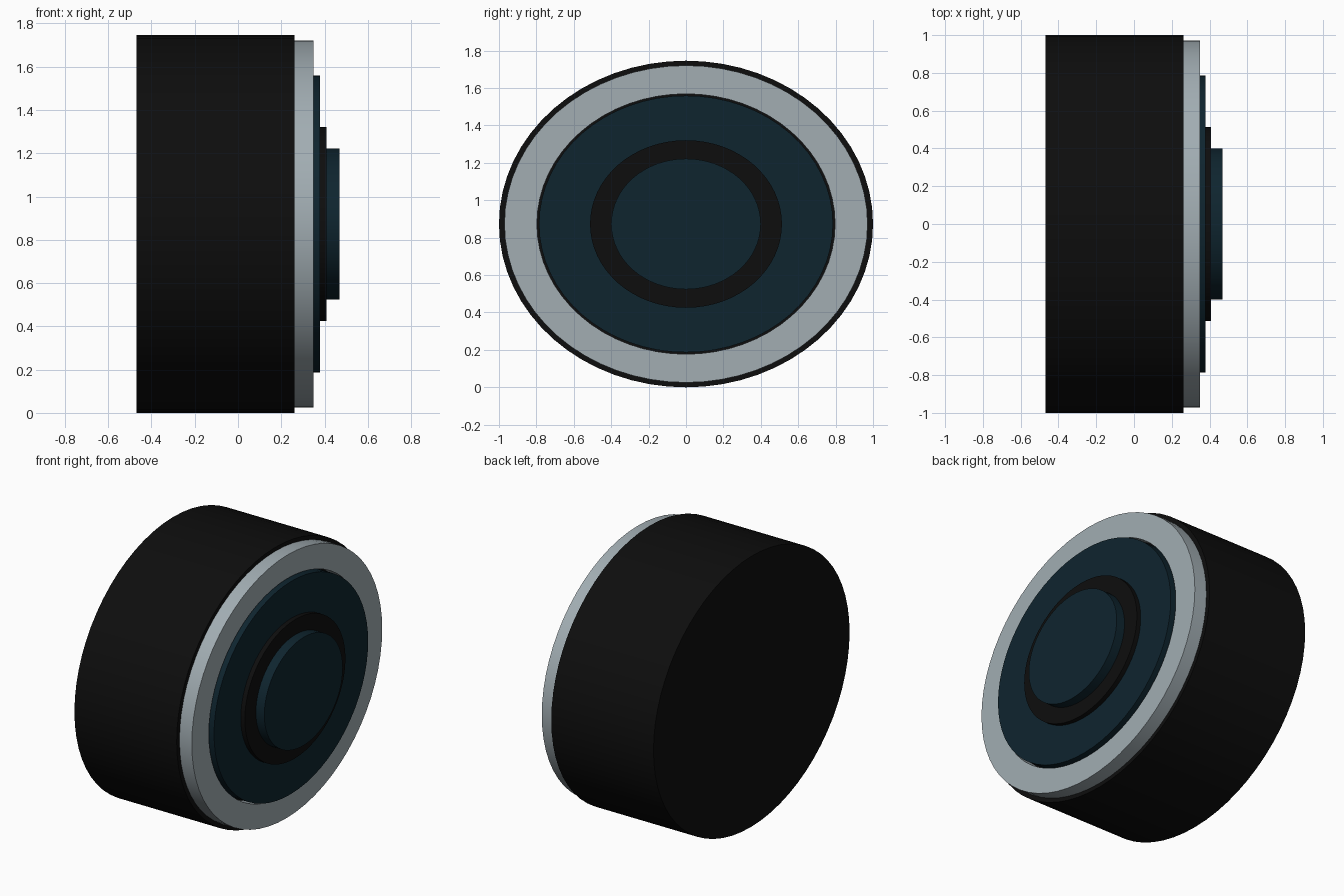
import bpy, bmesh, math

if "Cube" in bpy.data.objects:
    bpy.data.objects.remove(bpy.data.objects["Cube"])

SEGMENTS = 64
RATIO = 0.873          # height of the oval relative to its width
CENTRE_Z = 0.873


def material(name, colour):
    m = bpy.data.materials.new(name)
    m.diffuse_color = (*colour, 1)
    m.use_nodes = True
    m.node_tree.nodes["Principled BSDF"].inputs["Base Color"].default_value = m.diffuse_color
    return m


black = material("black", (0.0042, 0.0042, 0.0042))
silver = material("silver", (0.36, 0.42, 0.45))
navy = material("dark blue", (0.0045, 0.018, 0.028))


def oval(name, profile, mat, closed=False):
    """Sweep an (x, radius) profile round the x axis, squashed to an oval."""
    bm = bmesh.new()
    rings = []
    for x, r in profile:
        ring = []
        for i in range(SEGMENTS):
            a = 2 * math.pi * i / SEGMENTS
            ring.append(bm.verts.new((x, r * math.cos(a),
                                      CENTRE_Z + RATIO * r * math.sin(a))))
        rings.append(ring)
    pairs = list(zip(rings, rings[1:]))
    if closed:
        pairs.append((rings[-1], rings[0]))
    else:
        bm.faces.new(rings[0])
        bm.faces.new(rings[-1])
    for a, b in pairs:
        for i in range(SEGMENTS):
            j = (i + 1) % SEGMENTS
            bm.faces.new((a[i], a[j], b[j], b[i]))
    bmesh.ops.recalc_face_normals(bm, faces=bm.faces)
    mesh = bpy.data.meshes.new(name)
    bm.to_mesh(mesh)
    bm.free()
    mesh.materials.append(mat)
    ob = bpy.data.objects.new(name, mesh)
    bpy.context.collection.objects.link(ob)
    bpy.context.view_layer.objects.active = ob
    ob.select_set(True)
    bpy.ops.object.shade_smooth_by_angle(angle=math.radians(30))
    ob.select_set(False)


# Main drum
oval("body", [(-0.468, 1.0), (0.262, 1.0)], black)
# Open rim ring, leaving a thin dark gap round the face plate
oval("rim_ring", [(0.262, 0.971), (0.35, 0.971), (0.35, 0.797), (0.262, 0.797)],
     silver, closed=True)
# Stepped discs on the front
oval("face_plate", [(0.262, 0.786), (0.379, 0.786)], navy)
oval("inner_collar", [(0.379, 0.513), (0.408, 0.513)], black)
oval("centre_button", [(0.408, 0.4), (0.468, 0.4)], navy)
